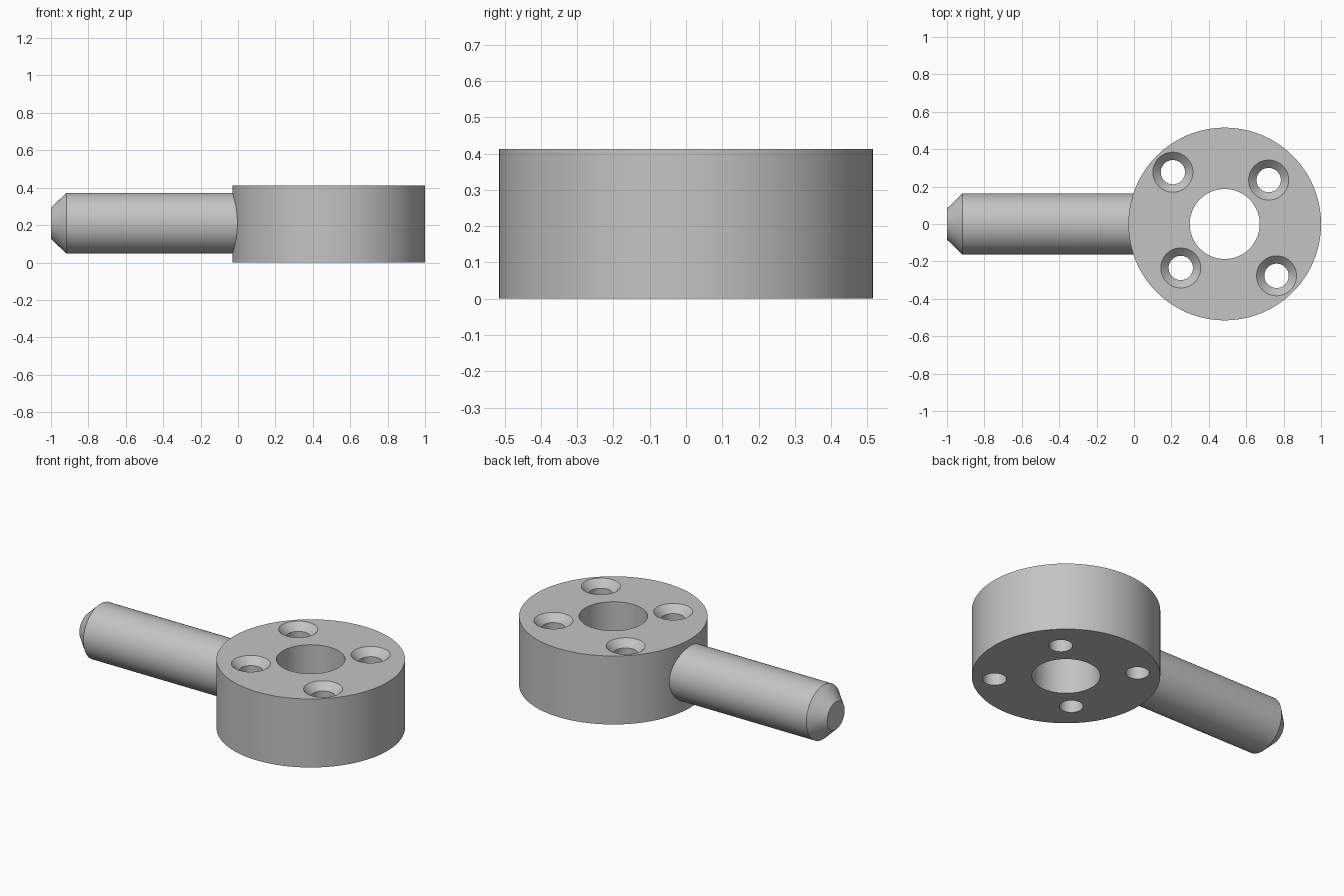
import bpy, bmesh, math
from mathutils import Matrix, Vector

cube = bpy.data.objects.get("Cube")
if cube:
    bpy.data.objects.remove(cube, do_unlink=True)

HEIGHT, RADIUS, CENTRE_X = 0.413, 0.515, 0.485

steel = bpy.data.materials.new("plain grey metal")
steel.use_nodes = True
GREY = (0.55, 0.55, 0.55, 1)
steel.diffuse_color = GREY
steel.node_tree.nodes["Principled BSDF"].inputs["Base Color"].default_value = GREY


def turned(name, profile, matrix, segments=96):
    """Closed solid of revolution from (radius, height) points."""
    bm = bmesh.new()
    rings = [[bm.verts.new(matrix @ Vector((r * math.cos(a), r * math.sin(a), h)))
              for a in (2 * math.pi * i / segments for i in range(segments))]
             for r, h in profile]
    for low, high in zip(rings, rings[1:]):
        for i in range(segments):
            j = (i + 1) % segments
            bm.faces.new((low[i], low[j], high[j], high[i]))
    bm.faces.new(rings[0][::-1])
    bm.faces.new(rings[-1])
    bmesh.ops.recalc_face_normals(bm, faces=bm.faces)
    mesh = bpy.data.meshes.new(name)
    bm.to_mesh(mesh)
    bm.free()
    mesh.materials.append(steel)
    obj = bpy.data.objects.new(name, mesh)
    bpy.context.collection.objects.link(obj)
    return obj


def combine(target, tool, operation):
    """Apply a boolean to the target and remove the tool."""
    mod = target.modifiers.new(operation, 'BOOLEAN')
    mod.operation, mod.object, mod.solver = operation, tool, 'EXACT'
    bpy.context.view_layer.objects.active = target
    bpy.ops.object.modifier_apply(modifier=mod.name)
    bpy.data.objects.remove(tool, do_unlink=True)


# Round hub
at_centre = Matrix.Translation((CENTRE_X, 0, 0))
hub = turned("hub_with_handle", [(RADIUS, 0), (RADIUS, HEIGHT)], at_centre, 160)

# Handle rod with chamfered tip, pointing right
along_x = Matrix.Translation((-1, 0, 0.21)) @ Matrix.Rotation(math.pi / 2, 4, 'Y')
rod = turned("handle_rod", [(0.083, 0), (0.163, 0.083), (0.163, 1.1)], along_x)
combine(hub, rod, 'UNION')

# Central bore
bore = turned("bore_cutter", [(0.187, -0.1), (0.187, HEIGHT + 0.1)], at_centre)
combine(hub, bore, 'DIFFERENCE')

# Countersunk screw holes: one diagonal pair sits wider than the other
for offset, side in ((0.277, -1), (0.235, 1)):
    for sign in (-1, 1):
        place = Matrix.Translation((CENTRE_X + sign * offset, sign * side * offset, 0))
        screw = turned("screw_cutter", [(0.065, -0.1), (0.065, HEIGHT - 0.042),
                                        (0.107, HEIGHT), (0.107, HEIGHT + 0.1)], place, 64)
        combine(hub, screw, 'DIFFERENCE')

# Smooth curved walls, crisp edges
bpy.ops.object.select_all(action='DESELECT')
hub.select_set(True)
bpy.context.view_layer.objects.active = hub
bpy.ops.object.shade_smooth_by_angle(angle=math.radians(25))
